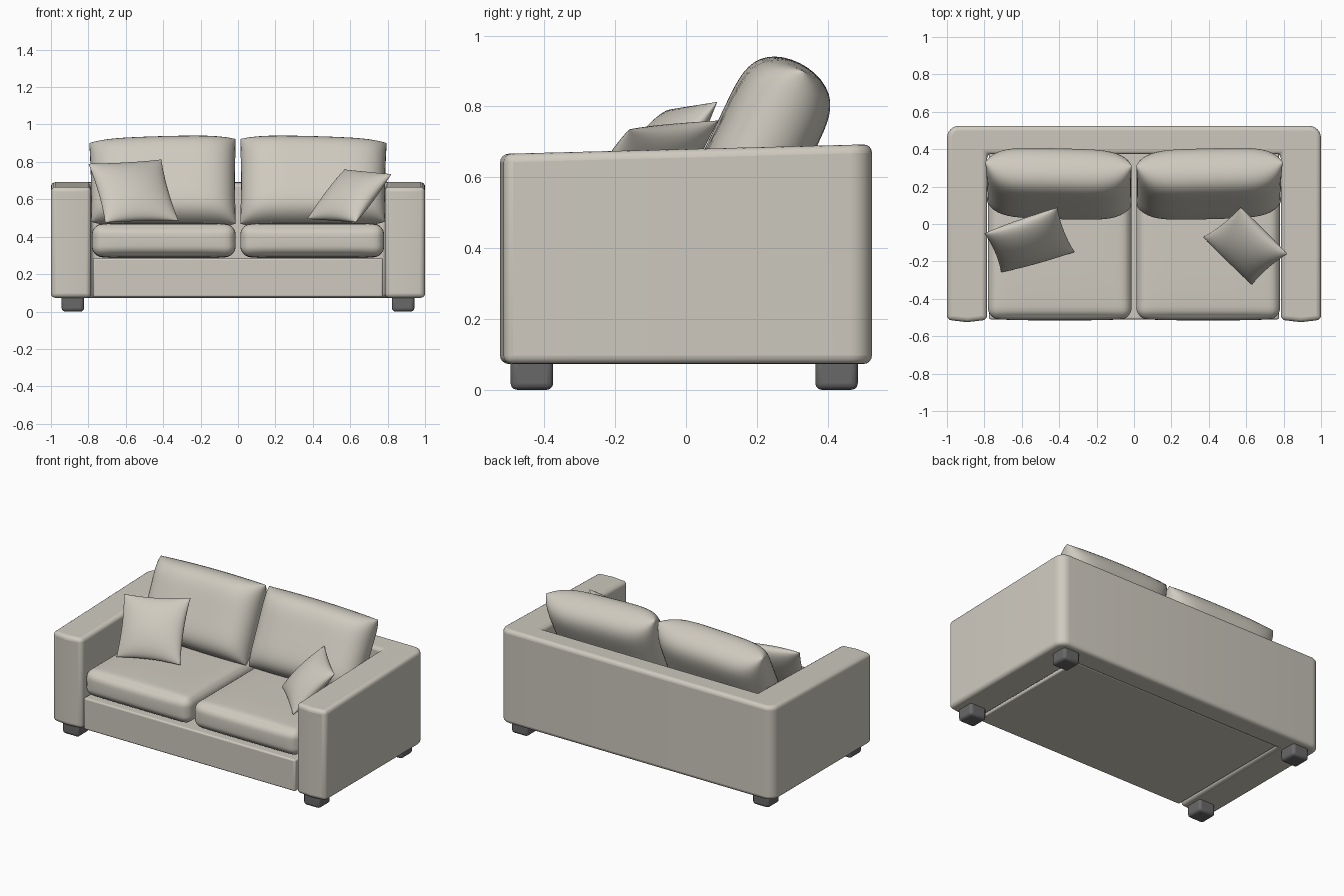
import bpy, bmesh, math
from mathutils import Vector

if "Cube" in bpy.data.objects:
    bpy.data.objects.remove(bpy.data.objects["Cube"])


def material(name, rgb):
    m = bpy.data.materials.new(name)
    m.diffuse_color = (*rgb, 1)
    m.use_nodes = True
    m.node_tree.nodes["Principled BSDF"].inputs["Base Color"].default_value = m.diffuse_color
    return m


FABRIC = material("beige_fabric", (0.62, 0.59, 0.52))
DARK = material("dark_grey_leg", (0.14, 0.14, 0.14))


def finish(name, bm, mat, bevel=0, segments=4, angle=40):
    bmesh.ops.recalc_face_normals(bm, faces=bm.faces)
    me = bpy.data.meshes.new(name)
    bm.to_mesh(me)
    bm.free()
    ob = bpy.data.objects.new(name, me)
    bpy.context.collection.objects.link(ob)
    me.materials.append(mat)
    if bevel:
        mod = ob.modifiers.new("soft_edges", 'BEVEL')
        mod.width, mod.segments = bevel, segments
        mod.limit_method, mod.angle_limit = 'ANGLE', math.radians(40)
        mod.use_clamp_overlap = False
    bpy.ops.object.select_all(action='DESELECT')
    ob.select_set(True)
    bpy.context.view_layer.objects.active = ob
    bpy.ops.object.shade_smooth_by_angle(angle=math.radians(angle))
    return ob


def box(name, lo, hi, mat, bevel, segments=3):
    bm = bmesh.new()
    bmesh.ops.create_cube(bm, size=1)
    for v in bm.verts:
        v.co = [(a + b) / 2 + c * (b - a) for a, b, c in zip(lo, hi, v.co)]
    return finish(name, bm, mat, bevel, segments)


def soft_box(name, centre, half, r, crown):
    """Rounded box whose faces bulge a little, like stuffed foam."""
    bm = bmesh.new()
    bmesh.ops.create_cube(bm, size=2)
    bmesh.ops.subdivide_edges(bm, edges=bm.edges[:], cuts=27, use_grid_fill=True)
    for v in bm.verts:
        # crowd the grid towards the rounded rims
        s = [math.sin(c * math.pi / 2) for c in v.co]
        q = Vector([a * h for a, h in zip(s, half)])
        core = Vector([max(-(h - r), min(h - r, c)) for c, h in zip(q, half)])
        p = core + r * (q - core).normalized()
        p.z += crown * s[2] * (1 - s[0] ** 4) * (1 - s[1] ** 4)
        p.y += crown * s[1] * (1 - s[0] ** 4) * (1 - s[2] ** 2)
        v.co = Vector(centre) + p
    return finish(name, bm, FABRIC, angle=80)


def pillow(name, corners, thick, power, pinch_u, pinch_v, n=28):
    """Two bulging sheets sewn along the rim; corners run TL, TR, BR, BL."""
    tl, tr, br, bl = map(Vector, corners)
    normal = (tr - tl).cross(bl - tl).normalized()
    grid = [math.sin((2 * i / n - 1) * math.pi / 2) for i in range(n + 1)]
    bm = bmesh.new()
    for side in (1, -1):
        rows = []
        for v in grid:
            row = []
            for u in grid:
                a = (u * (1 - pinch_u * (1 - v * v)) + 1) / 2
                b = (v * (1 - pinch_v * (1 - u * u)) + 1) / 2
                p = tl.lerp(tr, a).lerp(bl.lerp(br, a), b)
                t = max(0, (1 - abs(u) ** power) * (1 - abs(v) ** power)) ** 0.5
                row.append(bm.verts.new(p + normal * side * thick * t))
            rows.append(row)
        for j in range(n):
            for i in range(n):
                bm.faces.new((rows[j][i], rows[j][i + 1],
                              rows[j + 1][i + 1], rows[j + 1][i]))
    bmesh.ops.remove_doubles(bm, verts=bm.verts[:], dist=1e-5)
    return finish(name, bm, FABRIC, angle=80)


# U-shaped frame: both arms and the back in one piece, top rising to the rear
R = 0.065
half_outline = [(0.785, 0.375), (0.785, -0.512), (0.8925, -0.525), (1.0, -0.512)]
half_outline += [(1 - R + R * math.cos(t * math.pi / 12),
                  0.525 - R + R * math.sin(t * math.pi / 12)) for t in range(7)]
outline = half_outline + [(-x, y) for x, y in reversed(half_outline)]
bm = bmesh.new()
bottom = [bm.verts.new((x, y, 0.073)) for x, y in outline]
top = [bm.verts.new((x, y, 0.666 + 0.026 * (y + 0.52))) for x, y in outline]
bm.faces.new(bottom)
bm.faces.new(top)
for i in range(len(outline)):
    j = (i + 1) % len(outline)
    bm.faces.new((bottom[i], bottom[j], top[j], top[i]))
finish("arms_and_back_frame", bm, FABRIC, bevel=0.024)

# Base under the seat
box("seat_base", (-0.775, -0.51, 0.077), (0.775, 0.385, 0.285), FABRIC, 0.01)

for s, side in ((-1, "left"), (1, "right")):
    # Legs
    for y, end in ((-0.435, "front"), (0.425, "back")):
        box(f"{end}_{side}_leg", (s * 0.883 - 0.06, y - 0.06, 0),
            (s * 0.883 + 0.06, y + 0.06, 0.1), DARK, 0.018)
    # Seat cushions
    soft_box(f"{side}_seat_cushion", (s * 0.397, -0.09, 0.38),
             (0.384, 0.415, 0.086), 0.055, 0.01)
    # Leaning back cushions
    outer_top, inner_top = (s * 0.795, 0.33, 0.9), (s * 0.012, 0.31, 0.922)
    inner_bottom, outer_bottom = (s * 0.012, 0.10, 0.47), (s * 0.785, 0.12, 0.48)
    pillow(f"{side}_back_cushion",
           (outer_top, inner_top, inner_bottom, outer_bottom),
           0.138, 5, 0.01, -0.04)

# Throw pillows
pillow("left_throw_pillow",
       ((-0.80, -0.05, 0.79), (-0.41, 0.088, 0.813),
        (-0.318, -0.15, 0.485), (-0.71, -0.258, 0.475)), 0.07, 2, 0.06, 0.06)
pillow("right_throw_pillow",
       ((0.57, 0.09, 0.76), (0.82, -0.16, 0.735),
        (0.63, -0.325, 0.477), (0.37, -0.07, 0.495)), 0.07, 2, 0.06, 0.06)
